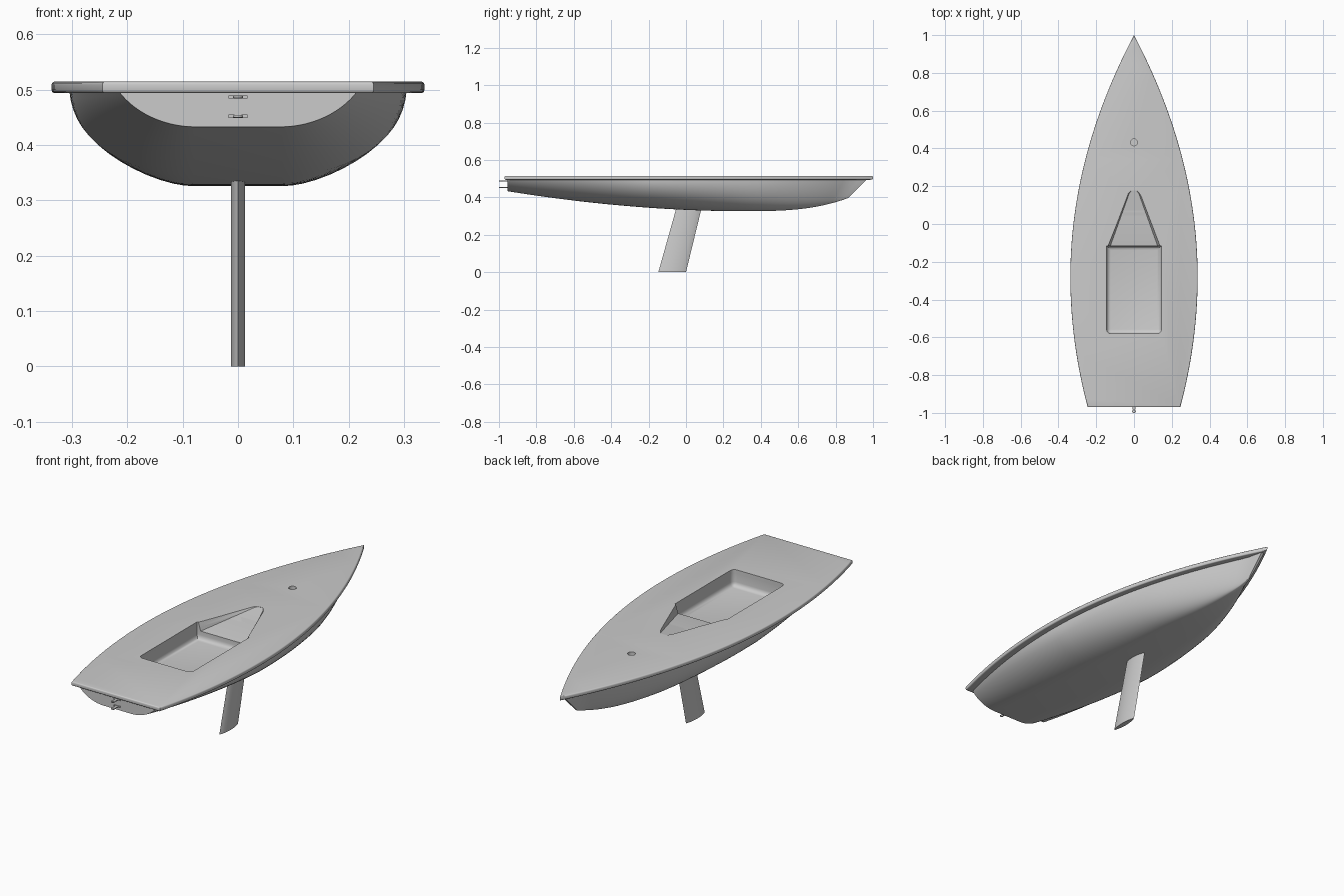
import bpy, bmesh, math

if "Cube" in bpy.data.objects:
    bpy.data.objects.remove(bpy.data.objects["Cube"])

def make(name, verts, faces):
    me = bpy.data.meshes.new(name)
    me.from_pydata(verts, [], faces)
    bm = bmesh.new()
    bm.from_mesh(me)
    bmesh.ops.recalc_face_normals(bm, faces=bm.faces)
    bm.to_mesh(me)
    bm.free()
    ob = bpy.data.objects.new(name, me)
    bpy.context.collection.objects.link(ob)
    return ob

def activate(ob):
    bpy.ops.object.select_all(action='DESELECT')
    ob.select_set(True)
    bpy.context.view_layer.objects.active = ob

def smooth(ob, deg=32):
    activate(ob)
    bpy.ops.object.shade_smooth_by_angle(angle=math.radians(deg))

def loft(name, rings):
    n = len(rings[0])
    verts = [v for r in rings for v in r]
    faces = [(a*n+i, a*n+(i+1) % n, (a+1)*n+(i+1) % n, (a+1)*n+i)
             for a in range(len(rings)-1) for i in range(n)]
    faces += [tuple(range(n)), tuple(range(len(verts)-n, len(verts)))]
    return make(name, verts, faces)

def bevel(ob, width, segs, test):
    bm = bmesh.new()
    bm.from_mesh(ob.data)
    es = [e for e in bm.edges if test(e.verts[0].co, e.verts[1].co)]
    bmesh.ops.bevel(bm, geom=es, offset=width, segments=segs, profile=0.5, affect='EDGES')
    bm.to_mesh(ob.data)
    bm.free()

def beam(y):
    # half width of the deck outline
    t = y + 0.28
    return max(0.0, 0.337 - (0.337*(t/1.28)**2 if t > 0 else 0.092*(t/0.69)**2))

# deck: thin slab with rounded rim
N = 48
ys = [-0.97 + 1.97*i/N for i in range(N+1)]
outline = [(beam(y), y) for y in ys[:-1]] + [(0, 1.0)] + [(-beam(y), y) for y in reversed(ys[:-1])]
deck = loft("deck", [[(x, y, z) for x, y in outline] for z in (0.494, 0.515)])
bevel(deck, 0.006, 3, lambda a, b: abs(a.z-b.z) < 1e-5)

# hull: lofted sections with flat bottom, rounded bilge and raked stem
def section(s):
    if s < 0.3:
        zb = 0.326 + 0.107*((0.3-s)/1.255)**1.9
    else:
        zb = 0.326 + 0.07*((s-0.3)/0.566)**3
    rake = 0.104*max(0, (s-0.3)/0.566)**2
    top, M = 0.499, 14
    b = beam(s + rake)
    w = max(0.006, b - 0.032*min(1, b/0.06))
    f = min(0.08, 0.35*w)
    T = math.radians(90 - 32*min(1, max(0, (-0.2-s)/0.755)) - 20*max(0, (s-0.4)/0.466))
    side = []
    for i in range(M+1):
        t = T*i/M
        u = (1-math.cos(t))/(1-math.cos(T))
        side.append((f+(w-f)*math.sin(t)/math.sin(T), s+rake*u, zb+(top-zb)*u))
    return [(-x, y, z) for x, y, z in reversed(side)] + side

S = 60
hull = loft("hull", [section(-0.955 + 1.821*i/S) for i in range(S+1)])

# cutters: cockpit well, sloping forward recess, mast hole
well = loft("well_cutter", [[(x, y, z) for x, y in
            ((-0.145, -0.58), (0.145, -0.58), (0.145, -0.117), (-0.145, -0.117))] for z in (0.432, 0.6)])
bevel(well, 0.022, 4, lambda a, b: (a.z < 0.5 and b.z < 0.5) or (a.y < -0.5 and b.y < -0.5 and a.z != b.z))

def wedge_ring(y, lo, hi, z):
    return [(-lo, y, z), (lo, y, z), (hi, y, 0.518), (hi, y, 0.6), (-hi, y, 0.6), (-hi, y, 0.518)]
wedge = loft("companion_cutter", [wedge_ring(-0.13, 0.13, 0.144, 0.472),
                                  wedge_ring(0.16, 0.026, 0.034, 0.511),
                                  wedge_ring(0.178, 0.014, 0.018, 0.514)])
bpy.ops.mesh.primitive_cylinder_add(vertices=32, radius=0.018, depth=0.2, location=(0, 0.432, 0.5))
mast = bpy.context.object
mast.name = "mast_hole_cutter"

for ob in (deck, hull):
    activate(ob)
    for c in (well, wedge, mast):
        c.hide_render = True
        m = ob.modifiers.new("cut", 'BOOLEAN')
        m.operation, m.object, m.solver = 'DIFFERENCE', c, 'EXACT'
        bpy.ops.object.modifier_apply(modifier=m.name)
    smooth(ob)
for c in (well, wedge, mast):
    bpy.data.objects.remove(c)

# keel fin: swept blade with lens section
def fin_ring(y0, y1, z, half=0.013, n=12):
    r = []
    for sgn in (1, -1):
        for i in range(n):
            t = i/n if sgn > 0 else 1-i/n
            r.append((sgn*half*math.sin(math.pi*t)**0.7 if 0 < t < 1 else 0, y0+(y1-y0)*t, z))
    return r
smooth(loft("keel_fin", [fin_ring(-0.148, 0.0, 0.0), fin_ring(-0.051, 0.084, 0.345)]), 40)

# rudder fittings on the transom
for i, z in enumerate((0.487, 0.452)):
    for x in (-0.012, 0.012):
        bpy.ops.mesh.primitive_cube_add(size=1, location=(x, -0.957, z))
        bpy.context.object.scale = (0.011, 0.008, 0.006)
        bpy.context.object.name = "fitting_tab_%d" % i
    bpy.ops.mesh.primitive_cube_add(size=1, location=(0, -0.967, z))
    bpy.context.object.scale = (0.014, 0.03, 0.004)
    bpy.context.object.name = "fitting_arm_%d" % i
    bpy.ops.mesh.primitive_torus_add(major_radius=0.007, minor_radius=0.0025, major_segments=24,
                                     minor_segments=8, location=(0, -0.9905, z))
    bpy.context.object.name = "fitting_ring_%d" % i
    smooth(bpy.context.object, 60)
